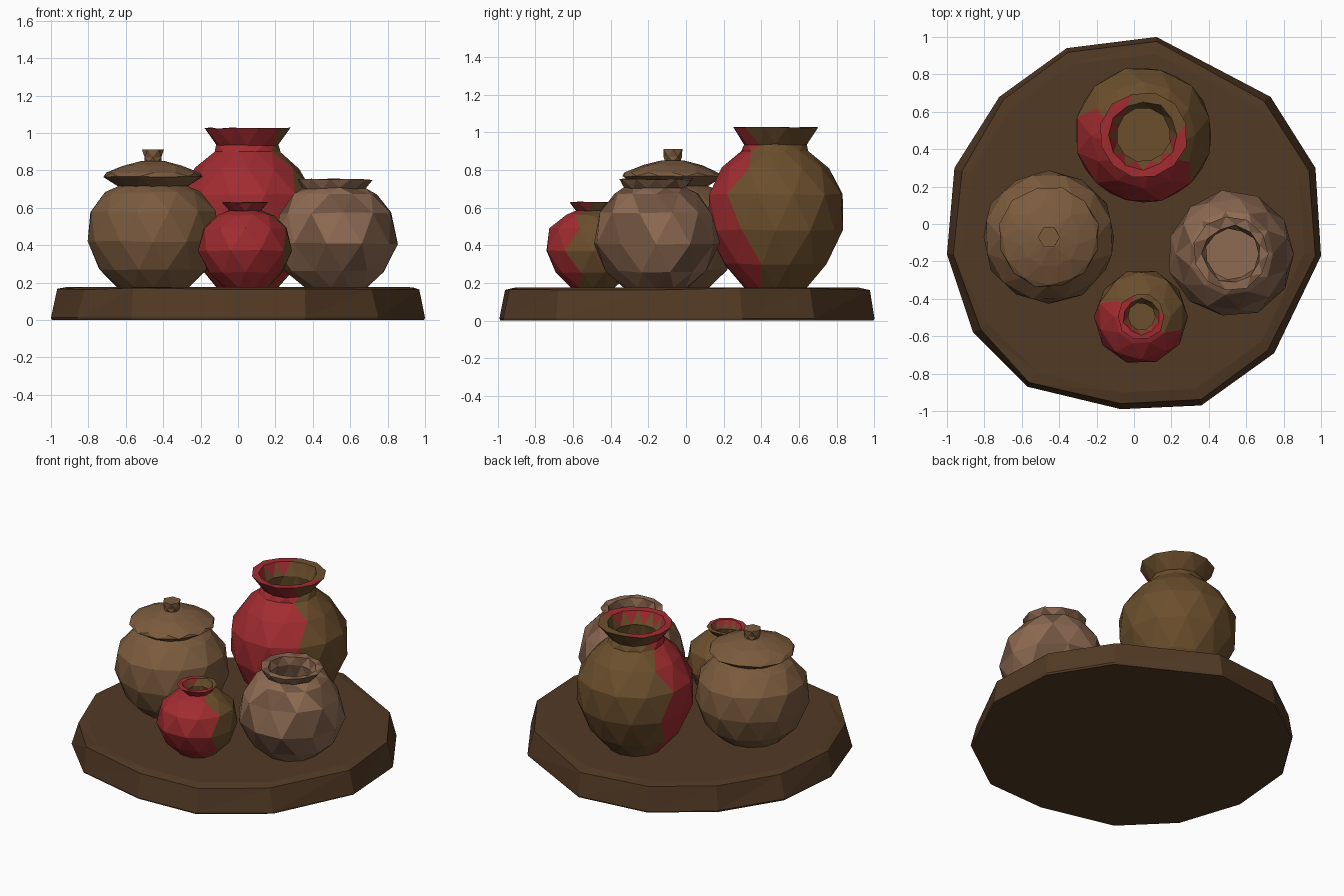
import bpy, bmesh, math, random
from mathutils import Vector

if "Cube" in bpy.data.objects:
    bpy.data.objects.remove(bpy.data.objects["Cube"])

random.seed(4)


def material(name, rgb):
    m = bpy.data.materials.new(name)
    m.diffuse_color = (*rgb, 1)
    m.use_nodes = True
    m.node_tree.nodes["Principled BSDF"].inputs["Base Color"].default_value = m.diffuse_color
    return m


wood = material("dark_wood", (0.085, 0.042, 0.018))
clay = material("clay", (0.20, 0.105, 0.048))
ochre = material("ochre_clay", (0.15, 0.078, 0.026))
red = material("red_glaze", (0.36, 0.025, 0.03))
pale = material("pale_clay", (0.27, 0.145, 0.085))
dusky = material("dusky_clay", (0.16, 0.085, 0.05))


def finish(name, bm, mats, pick=None):
    """Orient faces, assign materials per face and add the object."""
    bmesh.ops.recalc_face_normals(bm, faces=bm.faces)
    for f in bm.faces:
        f.smooth = False
        if pick:
            f.material_index = pick(f)
    me = bpy.data.meshes.new(name)
    bm.to_mesh(me)
    bm.free()
    for m in mats:
        me.materials.append(m)
    ob = bpy.data.objects.new(name, me)
    bpy.context.collection.objects.link(ob)
    return ob


def lathe(name, centre, profile, sides, mats, pick=None, jitter=0.01):
    """Faceted turned form: each ring is staggered so the bands are triangles."""
    bm = bmesh.new()
    rings = []
    for k, (r, z) in enumerate(profile):
        ring = []
        for i in range(sides):
            a = 2 * math.pi * (i + 0.5 * (k % 2)) / sides
            j = jitter if 0 < k < len(profile) - 1 else 0
            rr = r * 1.01 + random.uniform(-j, j)
            zz = z + random.uniform(-j, j) * 0.6
            ring.append(bm.verts.new((centre[0] + rr * math.cos(a),
                                      centre[1] + rr * math.sin(a), zz)))
        rings.append(ring)
    for k in range(len(rings) - 1):
        lo, hi = rings[k], rings[k + 1]
        if k % 2:
            lo, hi = hi, lo
        for i in range(sides):
            n = (i + 1) % sides
            bm.faces.new((lo[i], lo[n], hi[i]))
            bm.faces.new((hi[i], lo[n], hi[n]))
    bm.faces.new(rings[0])
    bm.faces.new(rings[-1])
    return finish(name, bm, mats, pick)


def glaze(centre, direction, limit, rim_z):
    """Red on the side facing 'direction'; inside of the pot stays plain."""
    d = Vector(direction).normalized()

    def pick(f):
        c = f.calc_center_median()
        out = Vector((c.x - centre[0], c.y - centre[1]))
        if out.length < 0.02:
            return 0
        out.normalize()
        if c.z > rim_z and f.normal.z > 0.2:
            return int(out.dot(d) > -0.6)
        if f.normal.xy.dot(out) < -0.3:
            return 0
        return int(out.dot(d) + random.uniform(-0.1, 0.1) > limit)
    return pick


# Rough slab base with an uneven outline
outline = [(0.12, 1.0), (-0.36, 0.94), (-0.72, 0.68), (-0.96, 0.30), (-1.0, -0.16),
           (-0.86, -0.58), (-0.57, -0.87), (-0.07, -0.99), (0.36, -0.97),
           (0.75, -0.69), (1.0, -0.17), (0.97, 0.30), (0.73, 0.68)]
bm = bmesh.new()
levels = []
for s, z in ((0.995, 0.0), (1.0, 0.012), (0.965, 0.168), (0.91, 0.177)):
    j = 0.012 if 0.1 < z < 0.17 else 0
    levels.append([bm.verts.new((x * s + random.uniform(-j, j),
                                 y * s + random.uniform(-j, j),
                                 z + random.uniform(-j, j) * 0.5)) for x, y in outline])
for lo, hi in zip(levels, levels[1:]):
    for i in range(len(outline)):
        n = (i + 1) % len(outline)
        bm.faces.new((lo[i], lo[n], hi[n]))
        bm.faces.new((lo[i], hi[n], hi[i]))
bm.faces.new(levels[0])
bm.faces.new(levels[-1])
finish("base_slab", bm, [wood])

# Lidded pot on the left
left = (-0.455, -0.07)
lathe("lidded_pot", left,
      [(0.19, 0.175), (0.29, 0.27), (0.35, 0.42), (0.34, 0.58), (0.25, 0.685), (0.19, 0.715)],
      12, [clay], jitter=0.006)
lathe("lid", left,
      [(0.17, 0.705), (0.27, 0.765), (0.25, 0.785), (0.16, 0.825), (0.06, 0.85)],
      12, [clay], jitter=0.006)
lathe("lid_knob", left, [(0.045, 0.84), (0.05, 0.87), (0.058, 0.91)], 6, [clay], jitter=0.002)

# Tall red-glazed jar at the back
back = (0.05, 0.475)
lathe("tall_jar", back,
      [(0.16, 0.17), (0.28, 0.30), (0.36, 0.48), (0.36, 0.67), (0.28, 0.81), (0.18, 0.90),
       (0.165, 0.935), (0.23, 1.025), (0.18, 1.025), (0.145, 0.94), (0.16, 0.84)],
      12, [ochre, red], glaze(back, (-0.45, -0.9), 0.12, 0.98), 0.006)

# Patchy open pot on the right
lathe("open_pot", (0.52, -0.16),
      [(0.17, 0.175), (0.265, 0.26), (0.335, 0.41), (0.30, 0.57), (0.225, 0.675),
       (0.165, 0.705), (0.20, 0.75), (0.15, 0.75), (0.14, 0.70), (0.15, 0.60)],
      11, [pale, dusky], lambda f: int(random.random() < 0.4), 0.009)

# Small red-glazed pot at the front
front = (0.04, -0.495)
lathe("small_pot", front,
      [(0.12, 0.175), (0.20, 0.255), (0.25, 0.37), (0.23, 0.49), (0.15, 0.56),
       (0.085, 0.585), (0.125, 0.628), (0.095, 0.628), (0.07, 0.58), (0.08, 0.52)],
      10, [ochre, red], glaze(front, (-0.4, -0.9), -0.05, 0.61), 0.006)
